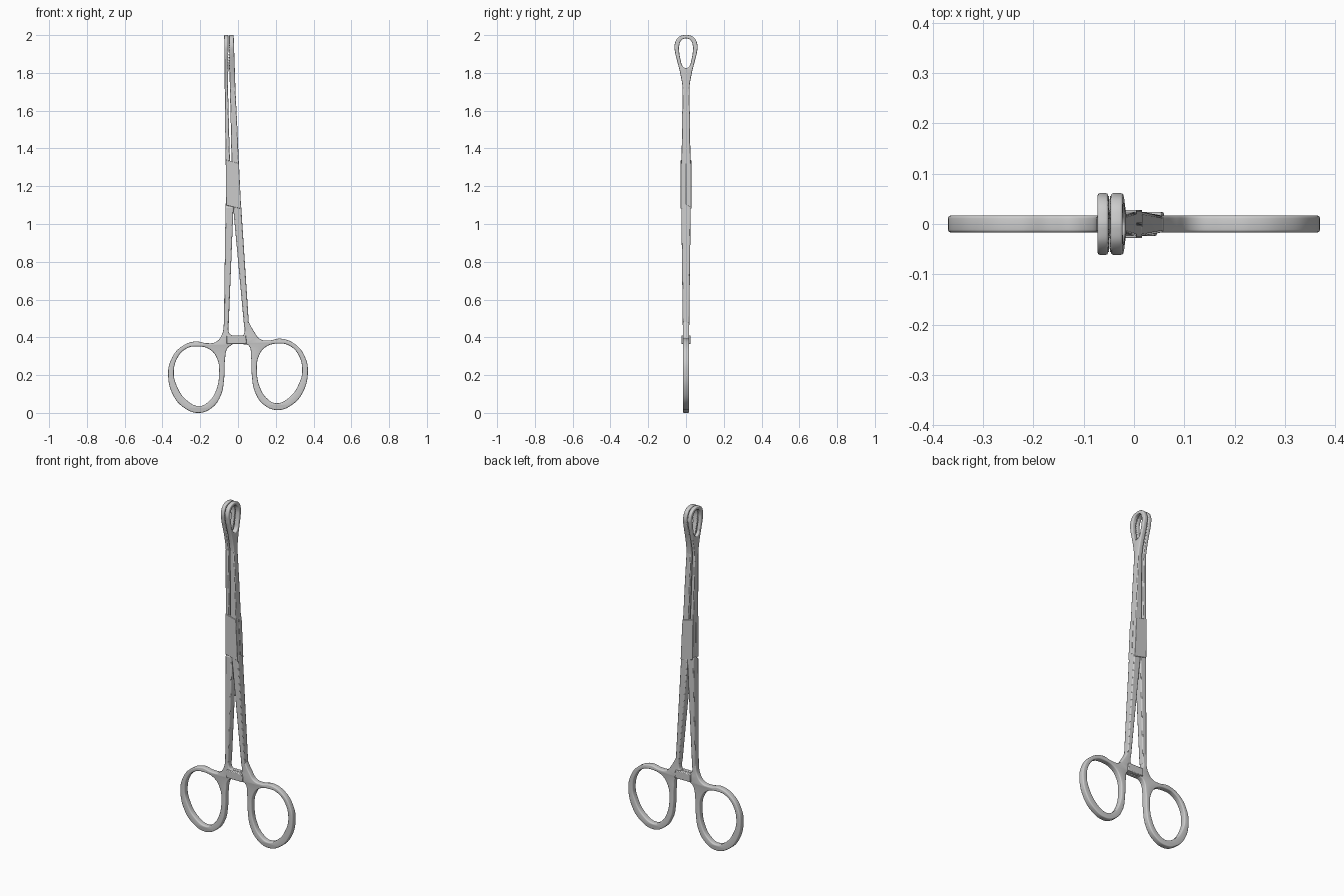
import bpy, bmesh
from mathutils import Vector

if "Cube" in bpy.data.objects:
    bpy.data.objects.remove(bpy.data.objects["Cube"])


def finish(obj, bevel=0.0):
    if bevel:
        m = obj.modifiers.new("soft_edges", 'BEVEL')
        m.width, m.segments, m.limit_method = bevel, 2, 'ANGLE'
        m.angle_limit = 0.6
    bpy.ops.object.select_all(action='DESELECT')
    obj.select_set(True)
    bpy.context.view_layer.objects.active = obj
    bpy.ops.object.shade_smooth_by_angle(angle=0.6)


def mesh_object(name, bm, bevel=0.0):
    bmesh.ops.recalc_face_normals(bm, faces=bm.faces)
    me = bpy.data.meshes.new(name)
    bm.to_mesh(me)
    bm.free()
    obj = bpy.data.objects.new(name, me)
    bpy.context.collection.objects.link(obj)
    finish(obj, bevel)
    return obj


def plate(name, loops, half, bevel, place):
    """Filled smooth outline with holes, rounded edges; place maps (u, v, w) to world.
    A point with a third value is a sharp corner."""
    cu = bpy.data.curves.new(name + "_outline", 'CURVE')
    cu.dimensions, cu.fill_mode, cu.resolution_u = '2D', 'BOTH', 8
    cu.extrude, cu.bevel_depth, cu.bevel_resolution = half - bevel, bevel, 2
    cu.offset = -bevel
    for pts in loops:
        sp = cu.splines.new('BEZIER')
        sp.bezier_points.add(len(pts) - 1)
        sp.use_cyclic_u = True
        for bp, p in zip(sp.bezier_points, pts):
            bp.co = (p[0], p[1], 0)
            bp.handle_left_type = bp.handle_right_type = 'VECTOR' if len(p) > 2 else 'AUTO'
    tmp = bpy.data.objects.new(name + "_tmp", cu)
    bpy.context.collection.objects.link(tmp)
    bpy.context.view_layer.update()
    dg = bpy.context.evaluated_depsgraph_get()
    me = bpy.data.meshes.new_from_object(tmp.evaluated_get(dg))
    bpy.data.objects.remove(tmp)
    bm = bmesh.new()
    bm.from_mesh(me)
    bmesh.ops.remove_doubles(bm, verts=bm.verts, dist=0.00005)
    for v in bm.verts:
        v.co = place(*v.co)
    return mesh_object(name, bm)


def loft(name, sections, bevel):
    """Rectangular bar through sections (z, x0, x1, y0, y1, tilt of the end)."""
    bm = bmesh.new()
    rings = []
    for z, x0, x1, y0, y1, t in sections:
        rings.append([bm.verts.new(c) for c in (
            (x0, y0, z + t), (x1, y0, z - t), (x1, y1, z - t), (x0, y1, z + t))])
    for a, b in zip(rings, rings[1:]):
        for i in range(4):
            j = (i + 1) % 4
            bm.faces.new((a[i], a[j], b[j], b[i]))
    bm.faces.new(rings[0])
    bm.faces.new(rings[-1])
    return mesh_object(name, bm, bevel)


# Finger rings, each flowing into the foot of its shank
outer = [(-.085, .415), (-.118, .375), (-.165, .369), (-.228, .378), (-.307, .345),
         (-.355, .28), (-.37, .207), (-.344, .095), (-.285, .027), (-.21, 0),
         (-.138, .027), (-.09, .095), (-.074, .175), (-.069, .28), (-.055, .343)]
stub = [(-.03, .362, 1), (-.03, .41, 1), (-.045, .42)]
hole = [(-.34, .21), (-.317, .298), (-.27, .342), (-.225, .352), (-.148, .335),
        (-.11, .285), (-.10, .215), (-.116, .12), (-.155, .06), (-.205, .036),
        (-.275, .07), (-.322, .138)]


def mirrored(pts):
    return [(-p[0], p[1] + (.015 if len(p) < 3 else 0)) + tuple(p[2:]) for p in pts]


def upright(u, v, w):
    return Vector((u, w, v))


plate("left_finger_ring", [[(-.05, .48, 1), (-.074, .48, 1)] + outer + stub, hole],
      .017, .006, upright)
right_stub = [(.03, .362, 1), (.027, .41, 1), (.034, .425)]
plate("right_finger_ring", [[(.032, .48, 1), (.058, .48, 1)] + mirrored(outer) + right_stub,
                            mirrored(hole)], .017, .006, upright)

# Ratchet bars overlapping between the handles
loft("front_ratchet_bar", [(.364, -.06, .046, -.024, -.001, 0),
                           (.411, -.06, .042, -.024, -.001, 0)], .004)
loft("back_ratchet_bar", [(.364, -.046, .06, .001, .024, 0),
                          (.411, -.046, .055, .001, .024, 0)], .004)

# Shanks from the handles up to the joint
loft("right_shank", [(.45, .033, .059, -.017, .017, 0),
                     (1.09, -.026, .017, -.025, .025, 0),
                     (1.11, -.027, .016, -.025, -.002, 0)], .005)
loft("left_shank", [(.45, -.075, -.05, -.017, .017, 0),
                    (1.09, -.066, -.024, -.025, .025, 0),
                    (1.11, -.066, -.023, .002, .025, 0)], .005)

# Crossing joint halves, one in front of the other
for name, y0, y1, t in (("front_joint_half", -.028, 0, .009), ("back_joint_half", 0, .028, .009)):
    loft(name, [(1.09, -.063, .0165, y0, y1, t), (1.33, -.065, .005, y0, y1, t)], .002)

# Slender arms above the joint
loft("left_jaw_arm", [(1.31, -.065, -.042, -.024, .024, 0),
                      (1.52, -.068, -.048, -.021, .021, 0),
                      (1.72, -.070, -.053, -.018, .018, 0)], .004)
loft("right_jaw_arm", [(1.31, -.034, .005, -.024, .024, 0),
                       (1.52, -.038, -.004, -.021, .021, 0),
                       (1.72, -.043, -.014, -.018, .018, 0)], .004)

# Teardrop jaw loops
jaw_half = [(.019, 1.73), (.031, 1.80), (.046, 1.86), (.058, 1.91), (.060, 1.95), (.042, 1.987)]
eye_half = [(.018, 1.836), (.029, 1.87), (.036, 1.91), (.036, 1.945), (.024, 1.973)]


def both_sides(half):
    return half + [(-p[0],) + tuple(p[1:]) for p in reversed(half)]


jaw = both_sides([(.017, 1.68, 1)] + jaw_half + [(.012, 2.0)])
eye = both_sides([(.004, 1.826)] + eye_half + [(.006, 1.982)])
# per jaw: inner x and outer x at z 1.7, then at z 2.0
for side, a0, b0, a1, b1 in (("left", -.053, -.070, -.051, -.073),
                             ("right", -.043, -.013, -.047, -.023)):
    def jaw_x(s, z):
        k = (z - 1.7) / .3
        inner, out = a0 + (a1 - a0) * k, b0 + (b1 - b0) * k
        return inner + (out - inner) * s

    plate(side + "_jaw_loop", [jaw, eye], .012, .005,
          lambda u, v, w: Vector((jaw_x(w / .024 + .5, v), u, v)))

    # Gripping ridges across the inner face of the loop
    bm = bmesh.new()
    out_pts = [Vector(p) for p in jaw_half[1:] + [(.004, 2.0)]]
    in_pts = [Vector(p) for p in eye_half + [(.002, 1.982)]]
    for i in range(len(out_pts) - 1):
        for k in (0, .33, .67):
            o = out_pts[i].lerp(out_pts[i + 1], k)
            n = in_pts[i].lerp(in_pts[i + 1], k)
            p, q = n.lerp(o, .2), n.lerp(o, .8)
            d = (q - p).normalized()
            e = Vector((-d.y, d.x)) * .0035
            tip = .0018 if side == "left" else -.0018
            for s in (1, -1):
                ends = []
                for c in (p, q):
                    ends.append([bm.verts.new((jaw_x(0, w.y) + h, s * w.x, w.y))
                                 for w, h in ((c - e, -tip * .3), (c, tip), (c + e, -tip * .3))])
                for j in range(3):
                    m = (j + 1) % 3
                    bm.faces.new((ends[0][j], ends[0][m], ends[1][m], ends[1][j]))
                bm.faces.new(ends[0])
                bm.faces.new(ends[1])
    mesh_object(side + "_jaw_ridges", bm)
